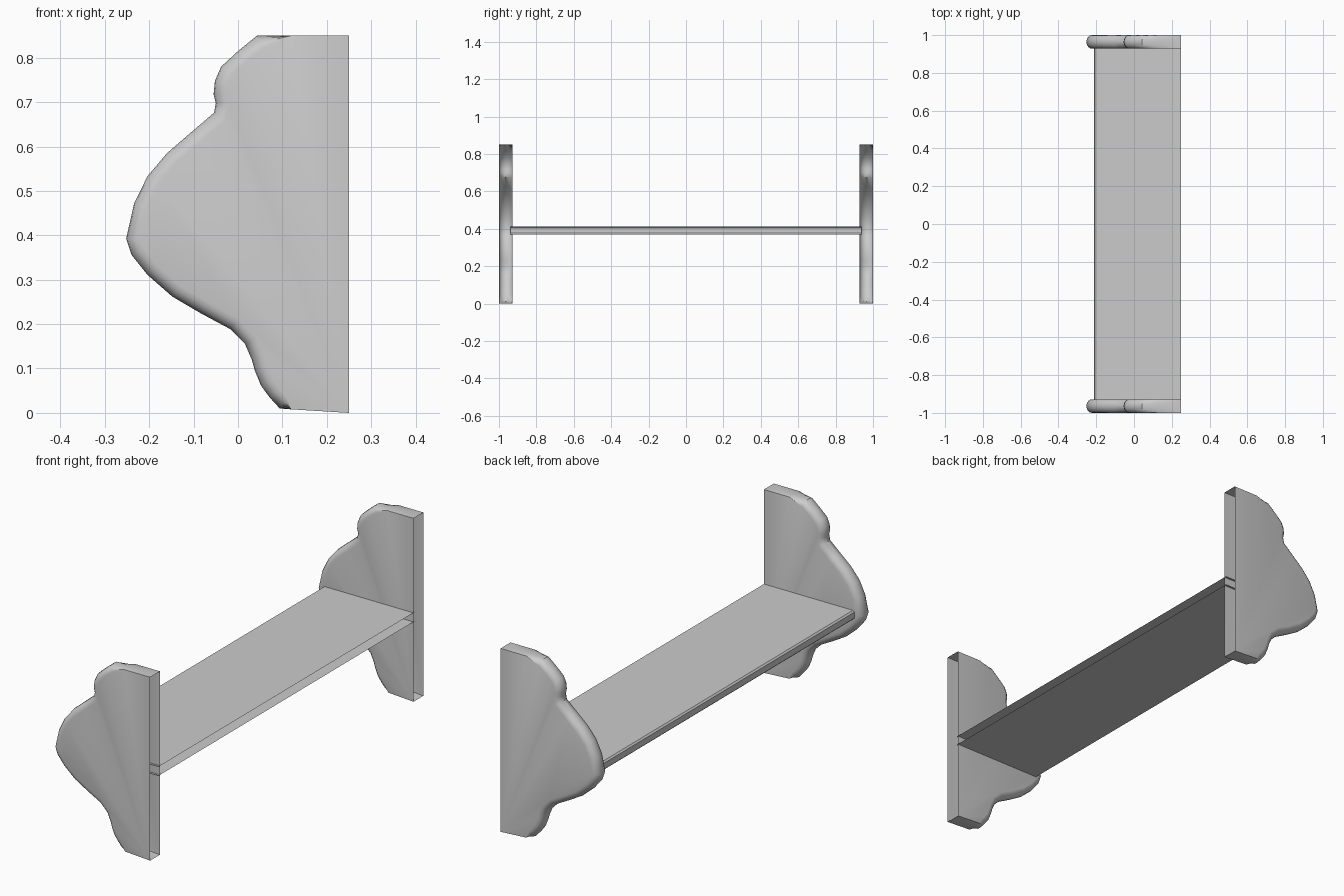
import bpy, bmesh, math
from mathutils import Vector

if "Cube" in bpy.data.objects:
    bpy.data.objects.remove(bpy.data.objects["Cube"])

# Scrolled outline in x, z from the top back corner to the bottom back corner
OUTLINE = [(0.25, 0.85), (0.12, 0.85), (0.043, 0.85), (0, 0.815), (-0.038, 0.78),
           (-0.052, 0.748), (-0.055, 0.718), (-0.05, 0.698), (-0.054, 0.676),
           (-0.108, 0.63), (-0.16, 0.585), (-0.204, 0.533), (-0.234, 0.472),
           (-0.252, 0.392), (-0.24, 0.356), (-0.204, 0.311), (-0.148, 0.262),
           (-0.085, 0.225), (-0.018, 0.189), (0.016, 0.155), (0.031, 0.12),
           (0.038, 0.095), (0.052, 0.061), (0.072, 0.034), (0.094, 0.01),
           (0.12, 0.008), (0.25, 0.0)]
ROUND = 0.03


def finish(name, bm):
    bmesh.ops.remove_doubles(bm, verts=bm.verts, dist=1e-5)
    bmesh.ops.recalc_face_normals(bm, faces=bm.faces)
    mesh = bpy.data.meshes.new(name)
    bm.to_mesh(mesh)
    bm.free()
    obj = bpy.data.objects.new(name, mesh)
    bpy.context.collection.objects.link(obj)
    bpy.ops.object.select_all(action='DESELECT')
    bpy.context.view_layer.objects.active = obj
    obj.select_set(True)
    bpy.ops.object.shade_smooth_by_angle(angle=math.radians(35))
    return obj


def bridge(bm, a, b):
    for i in range(len(a) - 1):
        bm.faces.new((a[i], a[i + 1], b[i + 1], b[i]))


def inward(i):
    # average inward direction of the outline at point i
    p = [Vector(q) for q in OUTLINE]
    d = (p[i] - p[i - 1]).normalized() + (p[i + 1] - p[i]).normalized()
    return Vector((-d.y, d.x)).normalized()


def side_panel(name, y_mid):
    # Rounded rim swept along the outline, open along the back edge
    bm = bmesh.new()
    rows = []
    last = len(OUTLINE) - 1
    steps = 8
    for s in range(steps + 1):
        a = math.pi * s / steps
        y = y_mid - 0.036 * math.cos(a)
        row = []
        for i, (x, z) in enumerate(OUTLINE):
            p = Vector((x, z))
            if 2 <= i <= last - 2:
                p += inward(i) * ROUND * (1 - math.sin(a))
            row.append(bm.verts.new((p.x, y, p.y)))
        rows.append(row)
    for a, b in zip(rows, rows[1:]):
        bridge(bm, a, b)
    bm.faces.new(rows[0])
    bm.faces.new(rows[-1])
    return finish(name, bm)


# Two end panels
side_panel("left_panel", -0.964)
side_panel("right_panel", 0.964)

# Shelf board with eased front edge, open at the back and at its hidden ends
bm = bmesh.new()
section = [(0.25, 0.412), (-0.206, 0.412), (-0.213, 0.405),
           (-0.213, 0.377), (-0.206, 0.37), (0.25, 0.37)]
ends = [[bm.verts.new((x, y, z)) for x, z in section] for y in (-0.938, 0.938)]
bridge(bm, *ends)
finish("shelf_board", bm)
